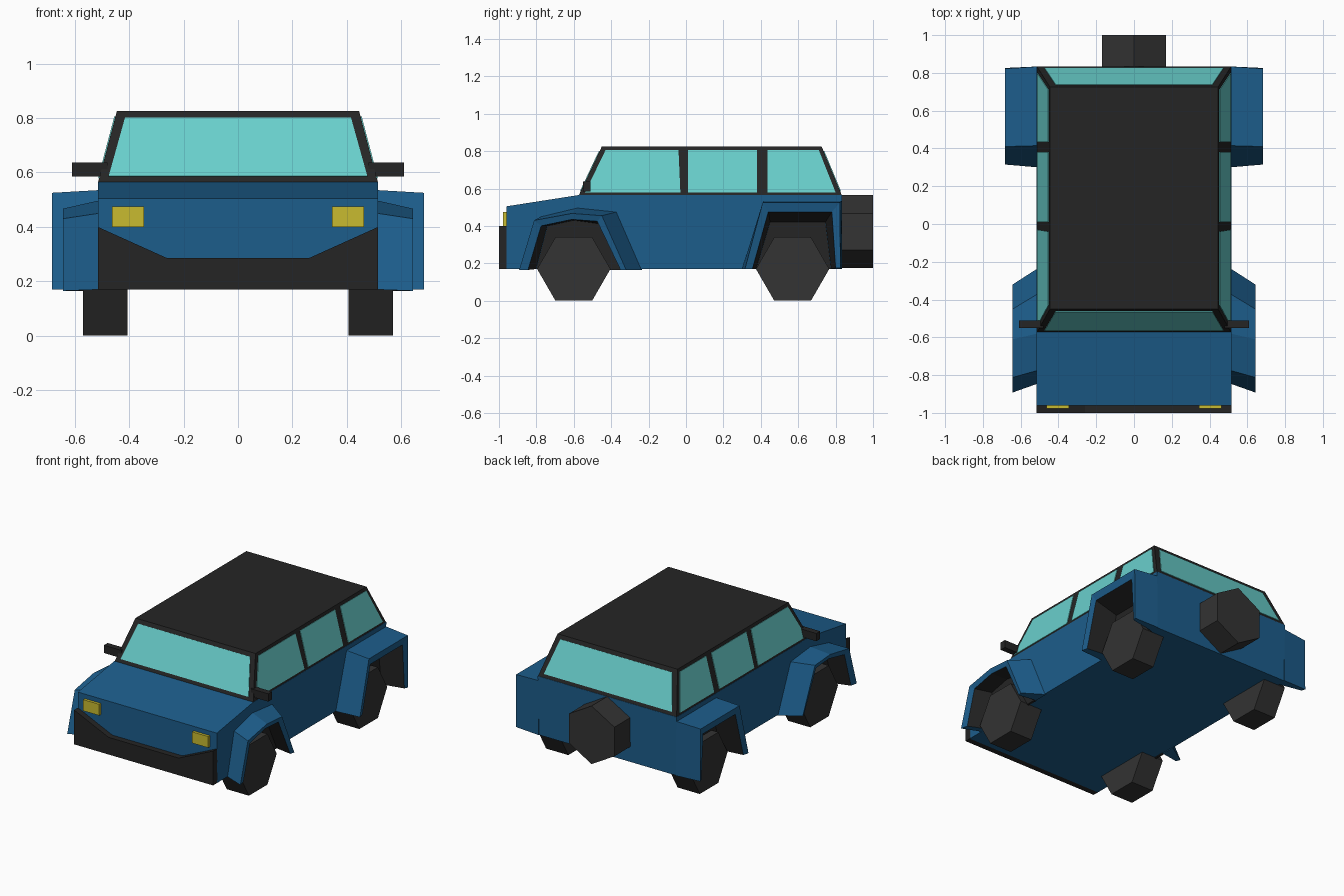
import bpy, math
from mathutils import Vector
import bmesh

if "Cube" in bpy.data.objects:
    bpy.data.objects.remove(bpy.data.objects["Cube"])


def mat(name, r, g, b):
    m = bpy.data.materials.new(name)
    m.diffuse_color = (r, g, b, 1)
    m.use_nodes = True
    m.node_tree.nodes["Principled BSDF"].inputs["Base Color"].default_value = m.diffuse_color
    return m


BLUE = mat("blue_paint", 0.012, 0.11, 0.26)
BLACK = mat("black_trim", 0.018, 0.018, 0.018)
RUBBER = mat("rubber", 0.033, 0.033, 0.033)
GLASS = mat("glass", 0.14, 0.62, 0.60)
YELLOW = mat("lamp", 0.58, 0.50, 0.03)


def make(name, verts, faces, mats, mirror=False, black_faces=()):
    me = bpy.data.meshes.new(name)
    me.from_pydata([tuple(v) for v in verts], [], faces)
    for m in mats:
        me.materials.append(m)
    for i in black_faces:
        me.polygons[i].material_index = 1
    bm = bmesh.new()
    bm.from_mesh(me)
    bmesh.ops.recalc_face_normals(bm, faces=bm.faces)
    bm.to_mesh(me)
    bm.free()
    ob = bpy.data.objects.new(name, me)
    bpy.context.collection.objects.link(ob)
    if mirror:
        ob.modifiers.new("mirror", 'MIRROR').use_mirror_merge = False
    return ob


def loft(name, ring_a, ring_b, m, mirror=False):
    """Closed solid between two rings with equal point counts."""
    n = len(ring_a)
    faces = [(i, (i + 1) % n, n + (i + 1) % n, n + i) for i in range(n)]
    faces += [tuple(range(n)), tuple(range(n, 2 * n))]
    return make(name, list(ring_a) + list(ring_b), faces, [m], mirror)


def at_x(x, pts):
    return [Vector((x, y, z)) for y, z in pts]


def at_y(y, pts):
    return [Vector((x, y, z)) for x, z in pts]


def box(name, x, y, z, m, mirror=False):
    pts = [(y[0], z[0]), (y[1], z[0]), (y[1], z[1]), (y[0], z[1])]
    return loft(name, at_x(x[0], pts), at_x(x[1], pts), m, mirror)


def hexagon(u, v, r, turn=0):
    return [(u + r * math.cos(math.radians(60 * i + turn)),
             v + r * math.sin(math.radians(60 * i + turn))) for i in range(6)]


# Lower body from its side profile
side = [(-0.96, 0.17), (-0.96, 0.505), (-0.575, 0.565), (0.835, 0.565), (0.83, 0.17)]
loft("body", at_x(-0.515, side), at_x(0.515, side), BLUE)

# Cabin frame, tapering to the roof
base = [Vector((x, y, 0.56)) for x, y in
        [(-0.515, -0.575), (0.515, -0.575), (0.515, 0.835), (-0.515, 0.835)]]
roof = [Vector((x, y, 0.825)) for x, y in
        [(-0.445, -0.45), (0.445, -0.45), (0.445, 0.725), (-0.445, 0.725)]]
loft("cabin", base, roof, BLACK)


# Glass panes lie just proud of the sloping cabin faces
def side_point(y, z):
    return Vector((0.515 - 0.07 * (z - 0.56) / 0.265, y, z))


def pane(name, pts, mirror=False):
    n = (pts[1] - pts[0]).cross(pts[2] - pts[0]).normalized()
    loft(name, [p - n * 0.004 for p in pts], [p + n * 0.004 for p in pts], GLASS, mirror)


for name, y0, y1, y2, y3 in [("front_window", -0.54, -0.03, -0.04, -0.43),
                             ("middle_window", 0.01, 0.38, 0.38, 0.01),
                             ("rear_side_window", 0.435, 0.80, 0.71, 0.435)]:
    pane(name, [side_point(y0, 0.578), side_point(y1, 0.578),
                side_point(y2, 0.805), side_point(y3, 0.805)], True)


for name, yb, yt in [("windshield", -0.575, -0.45), ("rear_window", 0.835, 0.725)]:
    pts = [(-0.475, 0.585), (0.475, 0.585), (0.415, 0.80), (-0.415, 0.80)]
    pane(name, [Vector((x, yb + (yt - yb) * (z - 0.56) / 0.265, z)) for x, z in pts])

# Front bumper, headlights, mirrors
bump = [(-0.515, 0.17), (0.515, 0.17), (0.515, 0.40), (0.26, 0.285), (-0.26, 0.285), (-0.515, 0.40)]
loft("front_bumper", at_y(-1.0, bump), at_y(-0.955, bump), BLACK)
box("headlights", (0.345, 0.463), (-0.978, -0.955), (0.40, 0.475), YELLOW, True)
box("side_mirrors", (0.48, 0.61), (-0.55, -0.51), (0.585, 0.637), BLACK, True)

# Six-sided wheels and the spare
for name, y in [("front_wheels", -0.60), ("rear_wheels", 0.57)]:
    h = hexagon(y, 0.17, 0.196)
    loft(name, at_x(0.405, h), at_x(0.57, h), RUBBER, True)
h = hexagon(0, 0.37, 0.195, 30)
loft("spare_wheel", at_y(0.82, h), at_y(1.0, h), RUBBER)


# Flared arches: blue shell outside, black lining inside
def arch(name, x1, outer_body, outer_rim, hole_rim, hole_body):
    n = len(outer_body)
    verts = (at_x(0.51, outer_body) + at_x(x1, outer_rim)
             + at_x(x1 - 0.01, hole_rim) + at_x(0.51, hole_body))
    faces, black = [], []
    for r in range(4):
        s = (r + 1) % 4
        for i in range(n - 1):
            if r == 2:
                black.append(len(faces))
            faces.append((r * n + i, r * n + i + 1, s * n + i + 1, s * n + i))
    for i in (0, n - 1):
        faces.append((i, n + i, 2 * n + i, 3 * n + i))
    make(name, verts, faces, [BLUE, BLACK], True, black)
    loft(name + "_lining", at_x(0.505, hole_body), at_x(0.52, hole_body), BLACK, True)


arch("front_fenders", 0.642,
     [(-0.845, 0.17), (-0.775, 0.45), (-0.58, 0.497), (-0.37, 0.475), (-0.235, 0.165)],
     [(-0.892, 0.165), (-0.812, 0.43), (-0.61, 0.467), (-0.45, 0.455), (-0.32, 0.165)],
     [(-0.845, 0.165), (-0.775, 0.40), (-0.61, 0.435), (-0.475, 0.425), (-0.35, 0.165)],
     [(-0.80, 0.17), (-0.74, 0.40), (-0.60, 0.43), (-0.45, 0.41), (-0.33, 0.165)])
arch("rear_fenders", 0.684,
     [(0.30, 0.17), (0.415, 0.535), (0.834, 0.535), (0.834, 0.17)],
     [(0.315, 0.17), (0.41, 0.525), (0.822, 0.525), (0.826, 0.175)],
     [(0.355, 0.17), (0.44, 0.475), (0.78, 0.475), (0.80, 0.175)],
     [(0.375, 0.17), (0.45, 0.42), (0.745, 0.42), (0.775, 0.17)])
